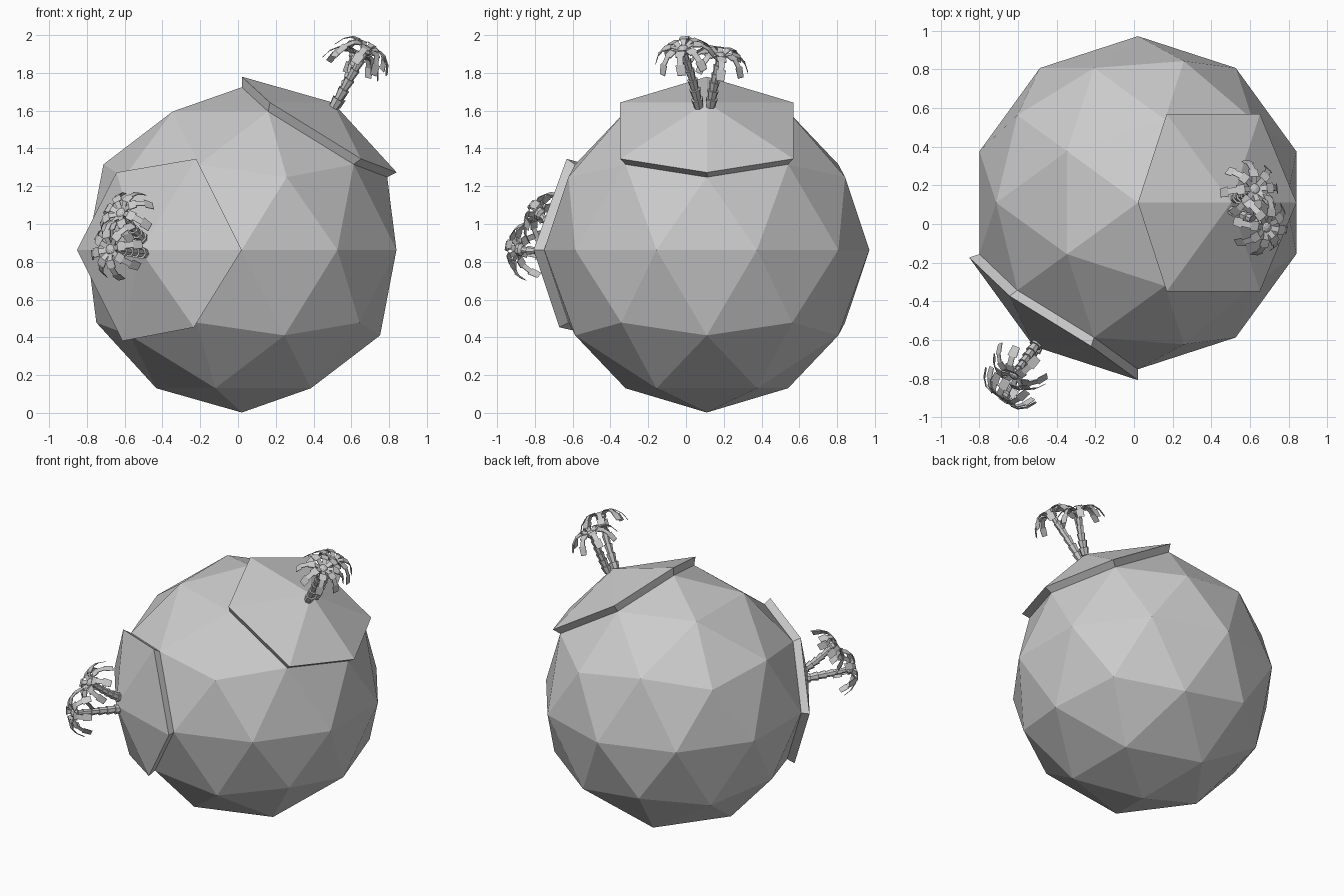
import bpy, bmesh, math
from mathutils import Vector, Matrix

if "Cube" in bpy.data.objects:
    bpy.data.objects.remove(bpy.data.objects["Cube"])

C = Vector((0.02, 0.11, 0.863))   # planet centre
R = 0.861


def finish(bm, name):
    bmesh.ops.recalc_face_normals(bm, faces=bm.faces[:])
    me = bpy.data.meshes.new(name)
    bm.to_mesh(me)
    bm.free()
    ob = bpy.data.objects.new(name, me)
    bpy.context.collection.objects.link(ob)
    return ob


# planet: low-poly icosphere with two raised hexagonal plateaus
bm = bmesh.new()
bmesh.ops.create_icosphere(bm, subdivisions=2, radius=R)
for d in (Vector((0.526, 0, 0.851)), Vector((-0.588, -0.809, 0))):
    centre = max(bm.verts, key=lambda v: v.co.normalized().dot(d))
    out = bmesh.ops.extrude_face_region(bm, geom=list(centre.link_faces))
    for g in out["geom"]:
        if isinstance(g, bmesh.types.BMVert):
            g.co *= 1.065
loose = [v for v in bm.verts if not v.link_faces]
bmesh.ops.delete(bm, geom=loose, context='VERTS')
finish(bm, "planet").location = C


def frame(pos, axis, spin=0.0):
    q = Vector(axis).to_track_quat('Z', 'Y')
    return Matrix.Translation(pos) @ q.to_matrix().to_4x4() @ Matrix.Rotation(spin, 4, 'Z')


def plate(bm, m, a, b, w0, w1, t=0.006):
    # thin tapered box between two (radius, height) profile points
    vs = []
    for (r, h), w in ((a, w0), (b, w1)):
        for y, z in ((-w, 0), (w, 0), (w, -t), (-w, -t)):
            vs.append(bm.verts.new(m @ Vector((r, y, h + z))))
    for i in range(4):
        j = (i + 1) % 4
        bm.faces.new((vs[i], vs[j], vs[j + 4], vs[i + 4]))
    bm.faces.new(vs[3::-1])
    bm.faces.new(vs[4:])


def palm(name, base, top, normal, spin):
    base, top, n = Vector(base), Vector(top), Vector(normal).normalized()
    mid = (base + top) / 2 + (top - base - n * (top - base).dot(n)) * -0.15

    def path(t):
        return base * (1 - t) ** 2 + mid * 2 * t * (1 - t) + top * t * t

    # trunk: stacked flared cones
    bm = bmesh.new()
    steps = 6
    for i in range(steps):
        p, q = path(i / steps), path((i + 1) / steps)
        s = 1 - 0.4 * i / steps
        bmesh.ops.create_cone(bm, cap_ends=True, segments=7, radius1=0.023 * s,
                              radius2=0.033 * s, depth=(q - p).length * 1.05,
                              matrix=frame((p + q) / 2, q - p))
    finish(bm, name + "_trunk")

    # crown: small flattened bud and eight drooping segmented fronds
    axis = (top - mid).normalized() + n * 0.5
    bm = bmesh.new()
    m = frame(top, axis, spin)
    bmesh.ops.create_uvsphere(bm, u_segments=8, v_segments=5, radius=0.036,
                              matrix=m @ Matrix.Diagonal((1, 1, 0.7, 1)))
    prof = [(0.02, 0.012), (0.062, 0.032), (0.102, 0.024), (0.137, -0.008), (0.16, -0.055)]
    widths = [(0.012, 0.015), (0.025, 0.025), (0.016, 0.016), (0.026, 0.022)]
    for k in range(8):
        mk = m @ Matrix.Rotation(k * math.pi / 4, 4, 'Z')
        droop = 0.012 * (k % 2)
        pts = [(r, h - droop * r / 0.16) for r, h in prof]
        for a, b, w in zip(pts, pts[1:], widths):
            plate(bm, mk, a, b, *w)
    finish(bm, name + "_fronds")


up, side = (0.526, 0, 0.851), (-0.588, -0.809, 0)
palm("top_palm_tall", (0.50, 0.07, 1.61), (0.68, -0.015, 1.92), up, 0.2)
palm("top_palm_short", (0.52, 0.13, 1.62), (0.62, 0.18, 1.885), up, 0.5)
palm("side_palm_tall", (-0.48, -0.61, 0.845), (-0.67, -0.88, 0.865), side, 0.2)
palm("side_palm_short", (-0.49, -0.60, 0.91), (-0.615, -0.775, 1.055), side, 0.5)
